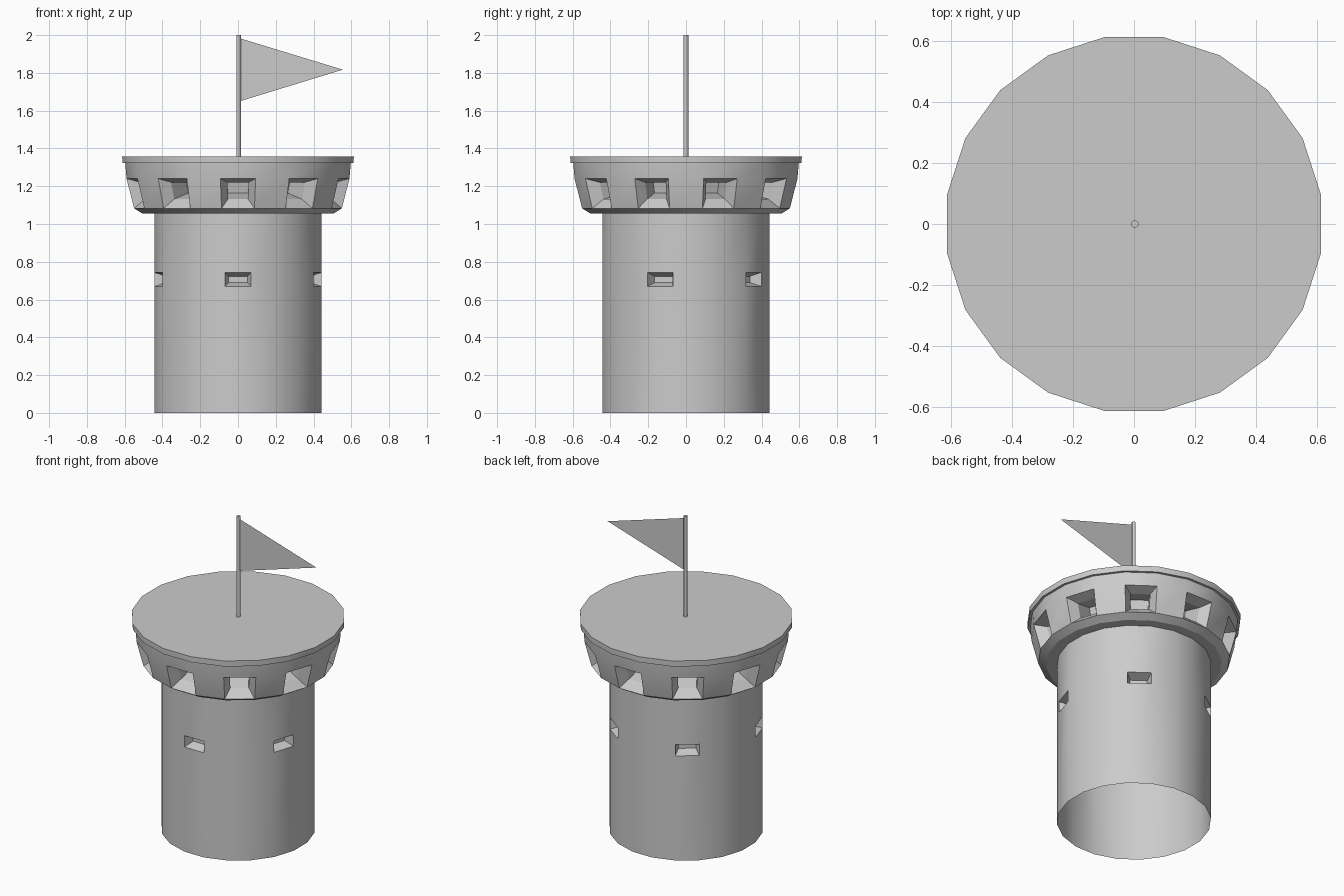
import bpy, bmesh
from math import sin, cos, pi, radians

if "Cube" in bpy.data.objects:
    bpy.data.objects.remove(bpy.data.objects["Cube"])

SIDES = 20


def add_object(name, bm, smooth=True):
    mesh = bpy.data.meshes.new(name)
    bm.to_mesh(mesh)
    bm.free()
    ob = bpy.data.objects.new(name, mesh)
    bpy.context.collection.objects.link(ob)
    if smooth:
        bpy.ops.object.select_all(action='DESELECT')
        ob.select_set(True)
        bpy.context.view_layer.objects.active = ob
        bpy.ops.object.shade_smooth_by_angle(angle=radians(30))
    return ob


def revolve(profile, sides=SIDES, cap=False):
    """Stack rings of (flat-to-centre radius, z); one flat faces the front.
    Returns the bmesh and its faces as bands[row][side]."""
    bm = bmesh.new()
    rings = []
    for r, z in profile:
        r /= cos(pi / sides)
        angles = [-pi / 2 + 2 * pi * (k - 0.5) / sides for k in range(sides)]
        rings.append([bm.verts.new((r * cos(a), r * sin(a), z)) for a in angles])
    bands = []
    for low, high in zip(rings, rings[1:]):
        bands.append([bm.faces.new((low[k], low[(k + 1) % sides],
                                    high[(k + 1) % sides], high[k]))
                      for k in range(sides)])
    if cap:
        bm.faces.new(rings[-1])
    bm.normal_update()
    return bm, bands


def recess(bm, faces, border, depth):
    bmesh.ops.inset_individual(bm, faces=faces, thickness=border,
                               depth=-depth, use_even_offset=True)
    bm.normal_update()


# Tower shaft, open below, with five slit windows
bm, bands = revolve([(0.442, 0), (0.442, 0.67), (0.442, 0.743), (0.442, 1.055)])
recess(bm, bands[1][::4], 0.02, 0.06)
add_object("tower_shaft", bm)

# Flared gallery with ten funnel windows leading into tunnels
bm, bands = revolve([(0.442, 1.055), (0.505, 1.055), (0.55, 1.083),
                     (0.59, 1.24), (0.597, 1.322)])
windows = bands[2][::2]
recess(bm, windows, 0.035, 0.06)
recess(bm, windows, 0.0, 0.13)
add_object("gallery", bm)

# Flat roof slab with overhanging rim
bm, bands = revolve([(0.597, 1.322), (0.612, 1.322), (0.613, 1.358)], cap=True)
add_object("roof", bm)

# Flag pole
bm, bands = revolve([(0.012, 1.35), (0.012, 2.0)], sides=12, cap=True)
bmesh.ops.translate(bm, verts=bm.verts, vec=(0.003, 0, 0))
add_object("flag_pole", bm)

# Triangular pennant
bm = bmesh.new()
bm.faces.new([bm.verts.new(p) for p in
              ((0.01, 0, 1.65), (0.555, 0, 1.817), (0.01, 0, 1.983))])
add_object("pennant", bm, smooth=False)
